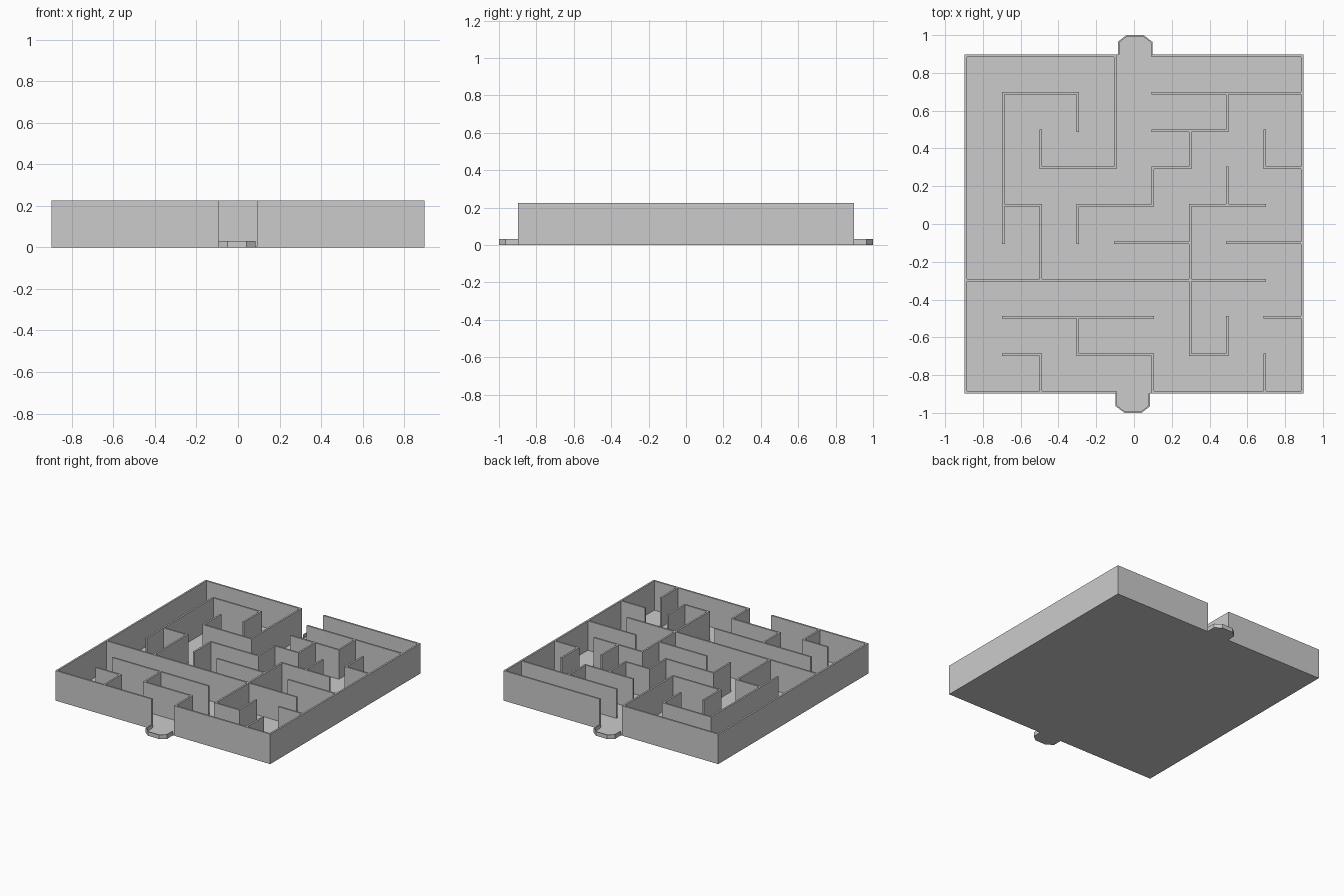
import bpy, bmesh, math
from mathutils import Matrix

if "Cube" in bpy.data.objects:
    bpy.data.objects.remove(bpy.data.objects["Cube"], do_unlink=True)

HALF, WALL, CELLS = 0.897, 0.013, 9
FLOOR, TOP, RIM = 0.005, 0.226, 0.031
PITCH = (2 * HALF - WALL) / CELLS

grey = bpy.data.materials.new("plain_grey")
grey.use_nodes = True
grey.diffuse_color = (0.6, 0.6, 0.6, 1)
grey.node_tree.nodes["Principled BSDF"].inputs["Base Color"].default_value = (0.6, 0.6, 0.6, 1)


def finish(name, bm):
    bmesh.ops.recalc_face_normals(bm, faces=bm.faces)
    mesh = bpy.data.meshes.new(name)
    bm.to_mesh(mesh)
    bm.free()
    mesh.materials.append(grey)
    obj = bpy.data.objects.new(name, mesh)
    bpy.context.collection.objects.link(obj)
    return obj


def raise_faces(bm, faces, height):
    """Extrude flat faces upward into a closed solid."""
    new = bmesh.ops.extrude_face_region(bm, geom=faces, use_keep_orig=True)["geom"]
    bmesh.ops.translate(bm, vec=(0, 0, height),
                        verts=[v for v in new if isinstance(v, bmesh.types.BMVert)])


def prism(name, outline, z0, z1):
    bm = bmesh.new()
    face = bm.faces.new([bm.verts.new((x, y, z0)) for x, y in outline])
    raise_faces(bm, [face], z1 - z0)
    return finish(name, bm)


# Base plate
prism("base_plate", [(-HALF, -HALF), (HALF, -HALF), (HALF, HALF), (-HALF, HALF)], 0, FLOOR)

# Maze walls: for each grid line, the runs as start-end node pairs
rows = ["04 59", "12 35 67", "15 89", "08", "46 79",
        "12 35 68", "24 56 89", "57", "13 59", "04 59"]
columns = ["09", "48", "01 35 67", "12 45 78", "69",
           "01 56", "15 67", "12 56 78", "01 67", "09"]

# Even slots are wall posts, odd slots are the spaces between them
filled = set()
for line, (row, column) in enumerate(zip(rows, columns)):
    for a, b in row.split():
        filled |= {(i, 2 * line) for i in range(2 * int(a), 2 * int(b) + 1)}
    for a, b in column.split():
        filled |= {(2 * line, j) for j in range(2 * int(a), 2 * int(b) + 1)}


def edge(k):
    return -HALF + (k // 2) * PITCH + (k % 2) * WALL


bm = bmesh.new()
corners = {}


def corner(i, j):
    if (i, j) not in corners:
        corners[i, j] = bm.verts.new((edge(i), edge(j), FLOOR))
    return corners[i, j]


faces = [bm.faces.new([corner(i, j), corner(i + 1, j), corner(i + 1, j + 1), corner(i, j + 1)])
         for i, j in sorted(filled)]
raise_faces(bm, faces, TOP - FLOOR)
bmesh.ops.recalc_face_normals(bm, faces=bm.faces)
bmesh.ops.dissolve_limit(bm, angle_limit=math.radians(1), verts=bm.verts, edges=bm.edges)
finish("maze_walls", bm)

# Rimmed trays outside the two openings
outer = [(-0.097, -HALF), (-0.097, -0.965), (-0.05, -1), (0.04, -1), (0.085, -0.965), (0.085, -HALF)]
inner = [(-0.09, -HALF), (-0.09, -0.961), (-0.048, -0.993), (0.038, -0.993), (0.078, -0.961), (0.078, -HALF)]
for side, turn in (("front", 0), ("back", math.pi)):
    spin = Matrix.Rotation(turn, 4, "Z")
    tray = prism(side + "_tray_floor", outer, 0, FLOOR)
    rim = prism(side + "_tray_rim", outer + inner[::-1], FLOOR, RIM)
    for part in (tray, rim):
        part.data.transform(spin)
